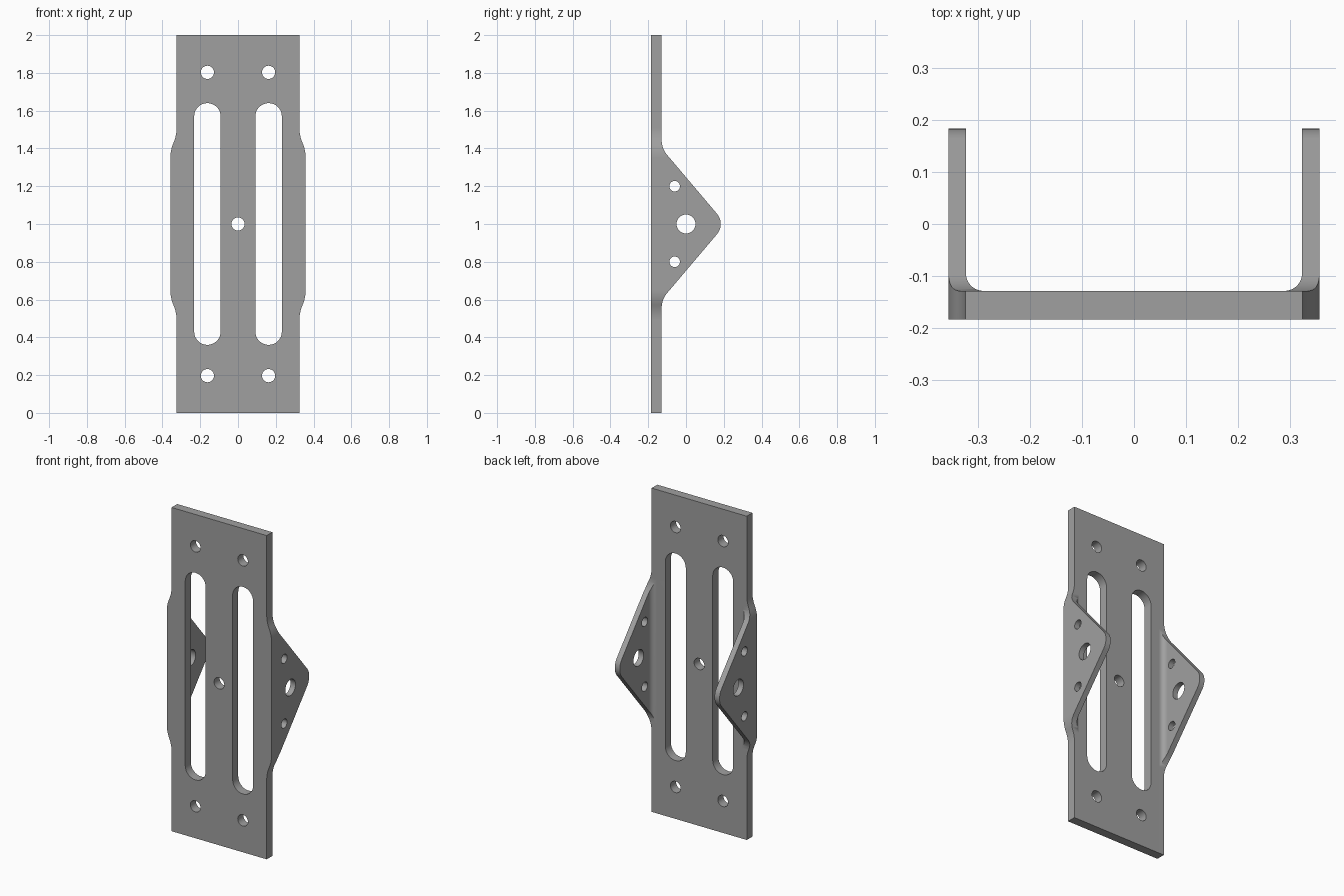
import bpy, bmesh, math
from mathutils import Vector

default = bpy.data.objects.get("Cube")
if default:
    bpy.data.objects.remove(default, do_unlink=True)

steel = bpy.data.materials.new("brushed grey steel")
steel.use_nodes = True
GREY = (0.35, 0.35, 0.35, 1)
steel.diffuse_color = GREY
steel.node_tree.nodes["Principled BSDF"].inputs["Base Color"].default_value = GREY


def rounded(corners, steps=10):
    """Turn (u, v, radius) corners into a closed outline with arc fillets."""
    out = []
    for i, (u, v, r) in enumerate(corners):
        p = Vector((u, v))
        if r == 0:
            out.append(p)
            continue
        a = (Vector(corners[i - 1][:2]) - p).normalized()
        b = (Vector(corners[(i + 1) % len(corners)][:2]) - p).normalized()
        half = a.angle(b) / 2
        centre = p + (a + b).normalized() * (r / math.sin(half))
        start = p + a * (r / math.tan(half)) - centre
        end = p + b * (r / math.tan(half)) - centre
        sweep = start.angle_signed(end)
        for k in range(steps + 1):
            t = -sweep * k / steps
            c, s = math.cos(t), math.sin(t)
            out.append(centre + Vector((start.x * c - start.y * s,
                                        start.x * s + start.y * c)))
    return out


def prism(name, outline, axis, lo, hi):
    """Extrude a flat outline along one axis from lo to hi."""
    place = {"x": lambda u, v, w: (w, u, v),
             "y": lambda u, v, w: (u, w, v),
             "z": lambda u, v, w: (u, v, w)}[axis]
    bm = bmesh.new()
    ends = [[bm.verts.new(place(p[0], p[1], w)) for p in outline] for w in (lo, hi)]
    n = len(outline)
    for ring in ends:
        bm.faces.new(ring)
    for i in range(n):
        j = (i + 1) % n
        bm.faces.new((ends[0][i], ends[0][j], ends[1][j], ends[1][i]))
    bmesh.ops.recalc_face_normals(bm, faces=bm.faces)
    mesh = bpy.data.meshes.new(name)
    bm.to_mesh(mesh)
    bm.free()
    mesh.materials.append(steel)
    obj = bpy.data.objects.new(name, mesh)
    bpy.context.collection.objects.link(obj)
    return obj


def carve(target, tool, operation="DIFFERENCE"):
    """Apply a boolean and discard the tool."""
    tool.hide_render = True
    mod = target.modifiers.new("cut", "BOOLEAN")
    mod.object, mod.operation, mod.solver = tool, operation, "EXACT"
    bpy.context.view_layer.objects.active = target
    bpy.ops.object.modifier_apply(modifier=mod.name)
    bpy.data.objects.remove(tool, do_unlink=True)


def slot(u, v, r, reach=0.0, steps=16):
    """Circle, or upright slot when reach is above zero."""
    arc = [math.pi * k / steps for k in range(steps + 1)]
    if reach == 0:
        arc = arc[:-1]
    top = [(u + r * math.cos(t), v + reach + r * math.sin(t)) for t in arc]
    return top + [(2 * u - a, 2 * v - b) for a, b in top]


HALF, WIDE, INNER = 0.325, 0.358, 0.324
FRONT, BACK = -0.184, -0.129

# Front outline: a tall plate that widens along the ears
right_edge = [(HALF, 0, 0), (HALF, 0.53, 0.2), (WIDE, 0.61, 0.2),
              (WIDE, 1.39, 0.2), (HALF, 1.47, 0.2), (HALF, 2, 0)]
left_edge = [(-x, z, r) for x, z, r in reversed(right_edge)]
bracket = prism("bracket", rounded(right_edge + left_edge), "y", -0.3, 0.3)

# Side outline: thin plate with a rounded triangular ear
side = [(FRONT, -0.1, 0), (BACK, -0.1, 0), (BACK, 0.6, 0.123), (0.21, 1, 0.084),
        (BACK, 1.4, 0.123), (BACK, 2.1, 0), (FRONT, 2.1, 0)]
# Trim the front edge flush with the plate face
carve(bracket, prism("side_form", rounded(side), "x", -0.5, 0.5), "INTERSECT")

# Hollow between the ears, with filleted inner bends
hollow = [(-INNER, 0.4, 0), (-INNER, BACK, 0.034), (INNER, BACK, 0.034), (INNER, 0.4, 0)]
carve(bracket, prism("hollow", rounded(hollow), "z", -0.2, 2.2))

# Plate openings: two long slots, four mounting holes, one centre hole
openings = [(0, 1, 0.035, 0)]
for x in (-0.162, 0.162):
    openings += [(x, 1, 0.07, 0.57), (x, 0.197, 0.035, 0), (x, 1.803, 0.035, 0)]
for hole in openings:
    carve(bracket, prism("plate_hole", slot(*hole), "y", -0.3, 0))

# Ear holes: one pivot hole and two smaller ones, through both ears
for y, z, r in ((0, 1, 0.05), (-0.06, 0.8, 0.028), (-0.06, 1.2, 0.028)):
    carve(bracket, prism("ear_hole", slot(y, z, r), "x", -0.5, 0.5))

# Smooth the bends and keep the cut edges crisp
bpy.ops.object.select_all(action="DESELECT")
bracket.select_set(True)
bpy.context.view_layer.objects.active = bracket
bpy.ops.object.shade_smooth_by_angle(angle=math.radians(25))
normals = bracket.modifiers.new("even_shading", "WEIGHTED_NORMAL")
normals.keep_sharp = True
